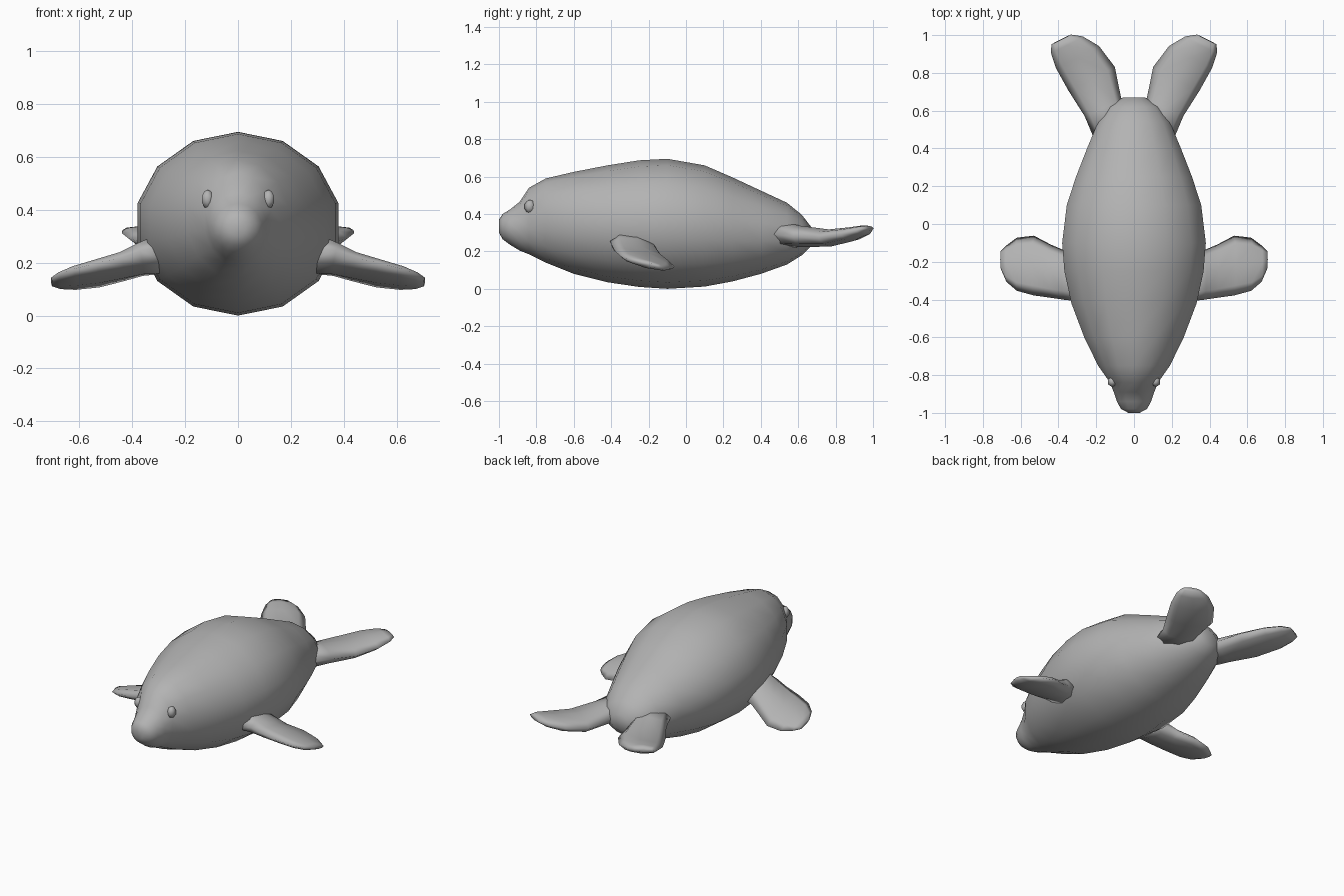
import bpy, bmesh, math
from mathutils import Vector

cube = bpy.data.objects.get("Cube")
if cube:
    bpy.data.objects.remove(cube, do_unlink=True)

GREY = (0.45, 0.45, 0.45, 1)
skin = bpy.data.materials.new("grey_skin")
skin.use_nodes = True
skin.diffuse_color = GREY
skin.node_tree.nodes["Principled BSDF"].inputs["Base Color"].default_value = GREY


def finish(bm, name, mirrored):
    """Turn a bmesh into a smooth object, optionally mirrored across x."""
    bmesh.ops.recalc_face_normals(bm, faces=bm.faces)
    for face in bm.faces:
        face.smooth = True
    mesh = bpy.data.meshes.new(name)
    bm.to_mesh(mesh)
    bm.free()
    mesh.materials.append(skin)
    obj = bpy.data.objects.new(name, mesh)
    bpy.context.collection.objects.link(obj)
    if mirrored:
        mod = obj.modifiers.new("mirror", "MIRROR")
        mod.use_mirror_merge = False
    return obj


def loft(name, rings, sides, mirrored=False):
    """Skin elliptical rings, each given as centre, half axis a, half axis b."""
    bm = bmesh.new()
    loops = []
    for centre, a, b in rings:
        angles = [math.tau * i / sides for i in range(sides)]
        loops.append([bm.verts.new(centre + a * math.sin(t) + b * math.cos(t)) for t in angles])
    for low, high in zip(loops, loops[1:]):
        for i in range(sides):
            j = (i + 1) % sides
            bm.faces.new((low[i], low[j], high[j], high[i]))
    # Close the ends with fans
    for loop, ring in ((loops[0], rings[0]), (loops[-1], rings[-1])):
        tip = bm.verts.new(ring[0])
        for i in range(sides):
            bm.faces.new((loop[i], loop[(i + 1) % sides], tip))
    return finish(bm, name, mirrored)


# Body: y, half width, bottom z, top z
BODY = [
    (-1.0, 0.03, 0.30, 0.37), (-0.98, 0.07, 0.265, 0.40), (-0.94, 0.093, 0.235, 0.425),
    (-0.89, 0.11, 0.205, 0.465), (-0.84, 0.13, 0.185, 0.54), (-0.75, 0.195, 0.14, 0.59),
    (-0.6, 0.27, 0.08, 0.625), (-0.42, 0.34, 0.035, 0.66), (-0.25, 0.378, 0.01, 0.687),
    (-0.1, 0.39, 0.0, 0.695), (0.1, 0.365, 0.012, 0.66), (0.25, 0.315, 0.04, 0.595),
    (0.4, 0.255, 0.08, 0.525), (0.54, 0.195, 0.13, 0.46), (0.62, 0.14, 0.18, 0.395),
    (0.67, 0.06, 0.23, 0.33),
]
loft("body", [(Vector((0, y, (lo + hi) / 2)), Vector((w, 0, 0)), Vector((0, 0, (hi - lo) / 2)))
              for y, w, lo, hi in BODY], 14)


def flipper(name, stations, across, thick):
    """Paddle from stations of x, y, z, half width, half thickness."""
    across, thick = Vector(across).normalized(), Vector(thick).normalized()
    loft(name, [(Vector((x, y, z)), across * w, thick * t) for x, y, z, w, t in stations], 8, True)


# Front flippers, leading edge raised
flipper("front_flippers", [
    (0.28, -0.285, 0.235, 0.13, 0.08), (0.37, -0.27, 0.212, 0.135, 0.058),
    (0.44, -0.25, 0.185, 0.145, 0.045), (0.53, -0.22, 0.16, 0.163, 0.038),
    (0.62, -0.213, 0.142, 0.145, 0.03), (0.675, -0.21, 0.132, 0.10, 0.022),
    (0.705, -0.19, 0.127, 0.05, 0.012),
], (0, 1, -0.25), (0.28, 0.24, 1))

# Rear flippers, splayed outward
flipper("rear_flippers", [
    (0.11, 0.48, 0.295, 0.105, 0.075), (0.165, 0.62, 0.28, 0.108, 0.058),
    (0.225, 0.77, 0.272, 0.138, 0.046), (0.30, 0.885, 0.292, 0.128, 0.038),
    (0.355, 0.95, 0.312, 0.095, 0.028), (0.385, 0.977, 0.323, 0.058, 0.014),
], (0.9, -0.45, 0), (0, -0.15, 1))

# Eyes: small faceted beads on both sides of the head
bm = bmesh.new()
bmesh.ops.create_uvsphere(bm, u_segments=6, v_segments=5, radius=1)
bmesh.ops.scale(bm, vec=(0.026, 0.03, 0.036), verts=bm.verts)
bmesh.ops.translate(bm, vec=(0.115, -0.835, 0.44), verts=bm.verts)
finish(bm, "eyes", True)
